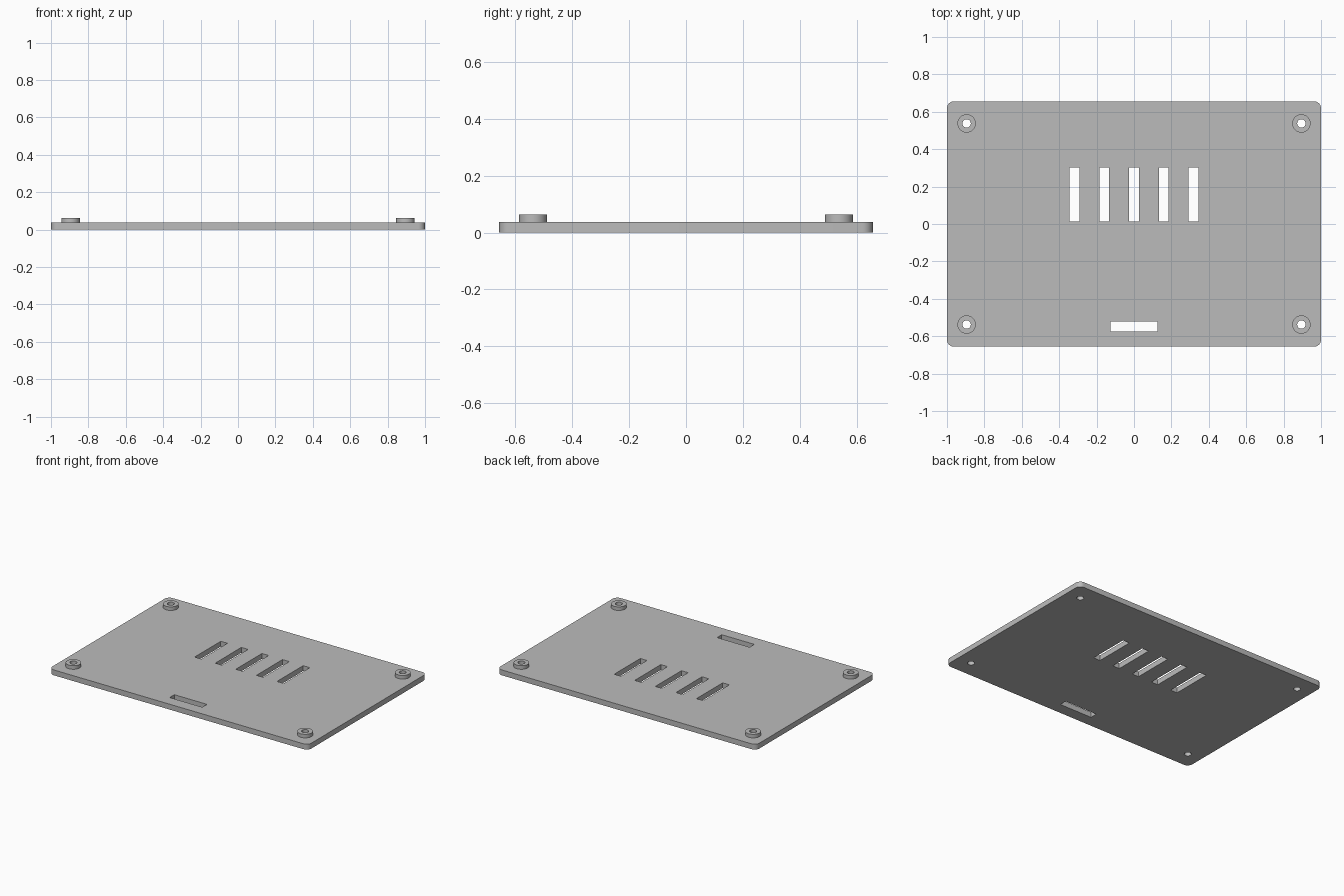
import bpy
import bmesh
from math import pi, cos, sin, radians

cube = bpy.data.objects.get("Cube")
if cube:
    bpy.data.objects.remove(cube, do_unlink=True)

PLATE_TOP, BOSS_TOP = 0.0375, 0.0625
HALF_X, HALF_Y, CORNER = 1.0, 0.656, 0.0375
SCREW_X, SCREW_Y, BOSS_R, HOLE_R = 0.895, 0.5375, 0.049, 0.0225

grey = bpy.data.materials.new("plain grey")
grey.use_nodes = True
grey.diffuse_color = (0.5, 0.5, 0.5, 1)
grey.node_tree.nodes["Principled BSDF"].inputs["Base Color"].default_value = (0.5, 0.5, 0.5, 1)


def circle(x, y, r, n=32):
    return [(x + r * cos(2 * pi * i / n), y + r * sin(2 * pi * i / n)) for i in range(n)]


def rectangle(x, y, w, h):
    return [(x + sx * w / 2, y + sy * h / 2)
            for sx, sy in ((-1, -1), (1, -1), (1, 1), (-1, 1))]


def rounded_rectangle(hx, hy, r, steps=8):
    pts = []
    for k, (sx, sy) in enumerate(((1, 1), (-1, 1), (-1, -1), (1, -1))):
        for i in range(steps + 1):
            a = (k + i / steps) * pi / 2
            pts.append((sx * (hx - r) + r * cos(a), sy * (hy - r) + r * sin(a)))
    return pts


def extrude_profile(name, loops, z0, z1):
    """Solid from an outer loop and hole loops, between two heights."""
    curve = bpy.data.curves.new(name + " profile", "CURVE")
    curve.dimensions = "2D"
    curve.fill_mode = "BOTH"
    curve.extrude = (z1 - z0) / 2
    for loop in loops:
        spline = curve.splines.new("POLY")
        spline.points.add(len(loop) - 1)
        for point, (x, y) in zip(spline.points, loop):
            point.co = (x, y, 0, 1)
        spline.use_cyclic_u = True
    temp = bpy.data.objects.new(name + " profile", curve)
    bpy.context.collection.objects.link(temp)
    graph = bpy.context.evaluated_depsgraph_get()
    mesh = bpy.data.meshes.new_from_object(temp.evaluated_get(graph))
    bpy.data.objects.remove(temp, do_unlink=True)
    bpy.data.curves.remove(curve)

    # Weld the caps to the walls
    bm = bmesh.new()
    bm.from_mesh(mesh)
    bmesh.ops.remove_doubles(bm, verts=bm.verts, dist=0.0001)
    bmesh.ops.recalc_face_normals(bm, faces=bm.faces)
    bmesh.ops.translate(bm, verts=bm.verts, vec=(0, 0, (z0 + z1) / 2))
    bm.to_mesh(mesh)
    bm.free()

    mesh.materials.clear()
    mesh.materials.append(grey)
    obj = bpy.data.objects.new(name, mesh)
    bpy.context.collection.objects.link(obj)
    bpy.ops.object.select_all(action="DESELECT")
    obj.select_set(True)
    bpy.context.view_layer.objects.active = obj
    bpy.ops.object.shade_smooth_by_angle(angle=radians(30))
    return obj


# Plate with five vent slots, a cable slot and four screw holes
corners = {
    "front_right": (-SCREW_X, -SCREW_Y), "front_left": (SCREW_X, -SCREW_Y),
    "back_right": (-SCREW_X, SCREW_Y), "back_left": (SCREW_X, SCREW_Y),
}
loops = [rounded_rectangle(HALF_X, HALF_Y, CORNER)]
loops += [rectangle(i * 0.159, 0.157, 0.052, 0.288) for i in range(-2, 3)]
loops.append(rectangle(0, -0.548, 0.252, 0.052))
loops += [circle(x, y, HOLE_R) for x, y in corners.values()]
extrude_profile("base_plate", loops, 0, PLATE_TOP)

# Ring-shaped standoffs around the screw holes
for place, (x, y) in corners.items():
    extrude_profile(place + "_standoff",
                    [circle(x, y, BOSS_R), circle(x, y, HOLE_R)], PLATE_TOP, BOSS_TOP)
